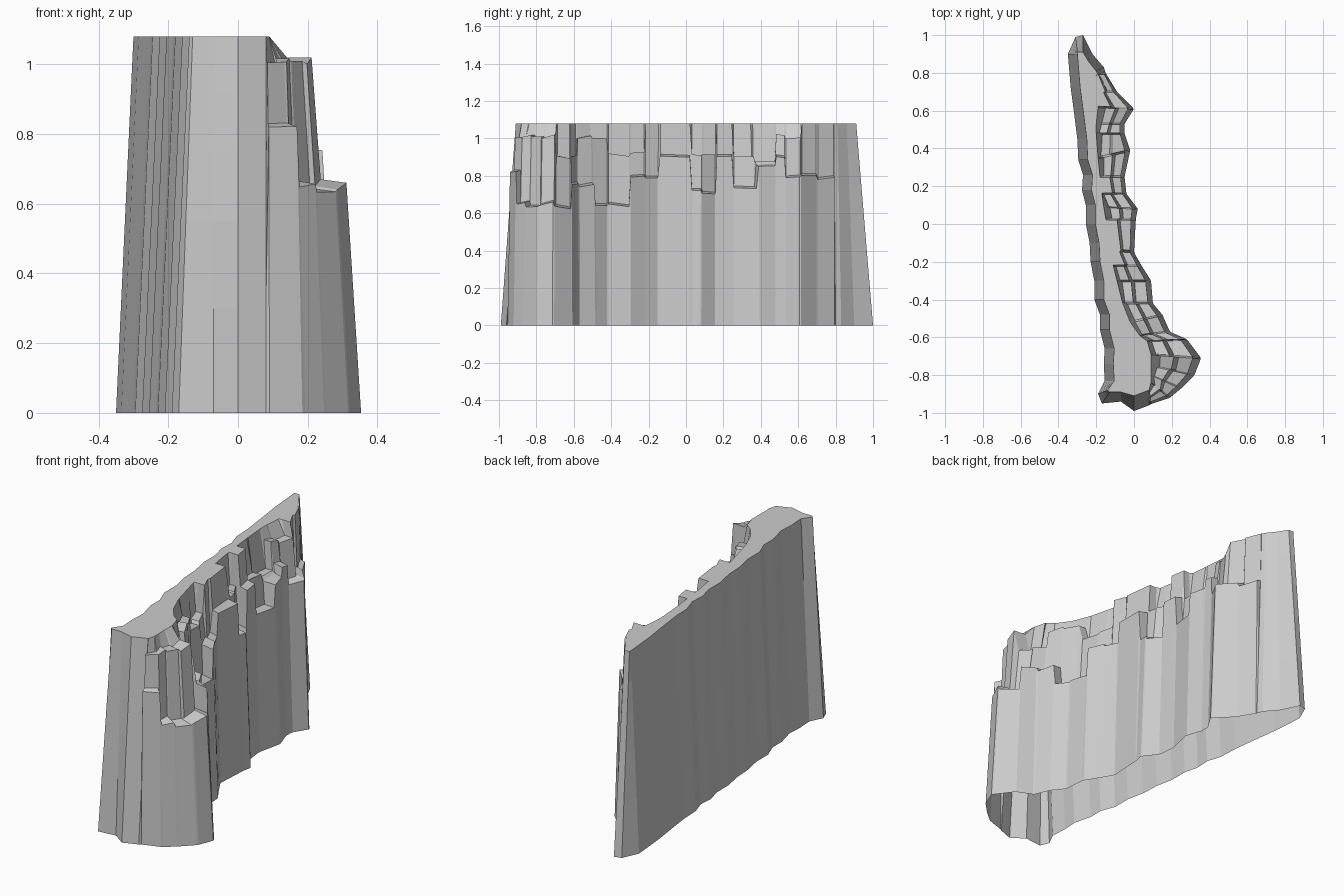
import bpy, bmesh, random
from mathutils import Vector

random.seed(4)
TOP = 1.08

# Stepped rock columns: foot x, y | rim x, y | lower ledge z, upper ledge z
columns = [
    (.085, -.955, .08, -.88, .83, 1.015), (.19, -.92, .09, -.84, .65, 1.01),
    (.25, -.87, .09, -.80, .64, 1.015), (.32, -.80, .09, -.75, .65, 1.01),
    (.355, -.71, .09, -.69, .63, .90), (.28, -.61, .07, -.62, .75, .90),
    (.19, -.57, .03, -.59, .75, 1.01), (.15, -.48, -.02, -.52, .65, 1.01),
    (.10, -.42, -.06, -.42, .64, .91), (.09, -.30, -.09, -.30, .79, .92),
    (.04, -.22, -.11, -.22, .79, 1.08), (.00, -.15, -.13, -.14, .91, 1.08),
    (.01, .03, -.15, .03, .72, .91), (.02, .08, -.16, .09, .71, .92),
    (-.04, .16, -.17, .16, .91, 1.08), (-.05, .25, -.18, .25, .73, .90),
    (-.02, .39, -.19, .35, .86, .87), (-.05, .48, -.20, .48, .90, 1.02),
    (-.05, .53, -.20, .53, .79, 1.00), (.00, .61, -.19, .62, .79, 1.08),
    (-.09, .70, -.21, .70, .785, 1.08), (-.15, .80, -.21, .79, 1.08, 1.08)]
# Plain end walls: foot x, y | shift of the top edge
north = [(-.15, .80, -.04, -.01), (-.16, .83, -.04, -.02), (-.22, .90, -.02, -.04),
         (-.27, 1.0, 0, -.09), (-.31, .99, .01, -.08)]
south = [(-.19, -.90, .05, .02), (-.17, -.95, .04, .06), (-.07, -.94, 0, .05), (0, -.99, 0, .08),
         (.08, -.96, 0, .08)]
# Back wall foot line
back = [(-.35, .90), (-.335, .72), (-.315, .57), (-.30, .45), (-.295, .34), (-.27, .26), (-.275, .18),
        (-.255, .10), (-.255, 0), (-.235, -.10), (-.23, -.20), (-.21, -.30), (-.21, -.40), (-.18, -.48),
        (-.18, -.56), (-.155, -.66), (-.16, -.74), (-.155, -.83)]


def profile(foot, rim, steps):
    """Vertical profile from foot to rim; steps are (inward fraction, z)."""
    return [foot.lerp(rim, f).to_3d() + Vector((0, 0, z)) for f, z in steps]


def wall(x, y, dx, dy):
    foot = Vector((x, y))
    zs = (0, .3, .55, .75, .92, TOP)
    return profile(foot, foot + Vector((dx, dy)), [(z / TOP, z) for z in zs])


rings = []
for a, b in zip(columns, columns[1:]):
    fa, ra, fb, rb = (Vector(v) for v in (a[:2], a[2:4], b[:2], b[2:4]))
    h1, h2 = a[4:]
    for t in (.05, .95):
        j, d = random.uniform(-.07, .07), random.uniform(-.012, .012)
        upper = min(max(h2 + d, h1 + .015), TOP) if h2 < TOP else TOP
        steps = [(0, 0), (.16, h1 + d), (.48 + j, h1 + d + .01), (.58 + j, upper),
                 (.85 + j, upper), (1, TOP)]
        rings.append(profile(fa.lerp(fb, t), ra.lerp(rb, t), steps))
rings += [wall(*p) for p in north]
rings += [wall(x, y, .05, 0) for x, y in back]
rings += [wall(*p) for p in south]

# Loft the profiles round the outline, close the plateau, leave the base open
bm = bmesh.new()
grid = [[bm.verts.new(co) for co in ring] for ring in rings]
for g, h in zip(grid, grid[1:] + grid[:1]):
    for k in range(len(g) - 1):
        bm.faces.new((g[k], h[k], h[k + 1], g[k + 1]))
cap = bm.faces.new([g[-1] for g in grid])
bmesh.ops.triangulate(bm, faces=[cap])
bmesh.ops.remove_doubles(bm, verts=bm.verts, dist=.001)
bmesh.ops.recalc_face_normals(bm, faces=bm.faces)

mesh = bpy.data.meshes.new("cliff_wall")
bm.to_mesh(mesh)
bm.free()
bpy.context.collection.objects.link(bpy.data.objects.new("cliff_wall", mesh))
